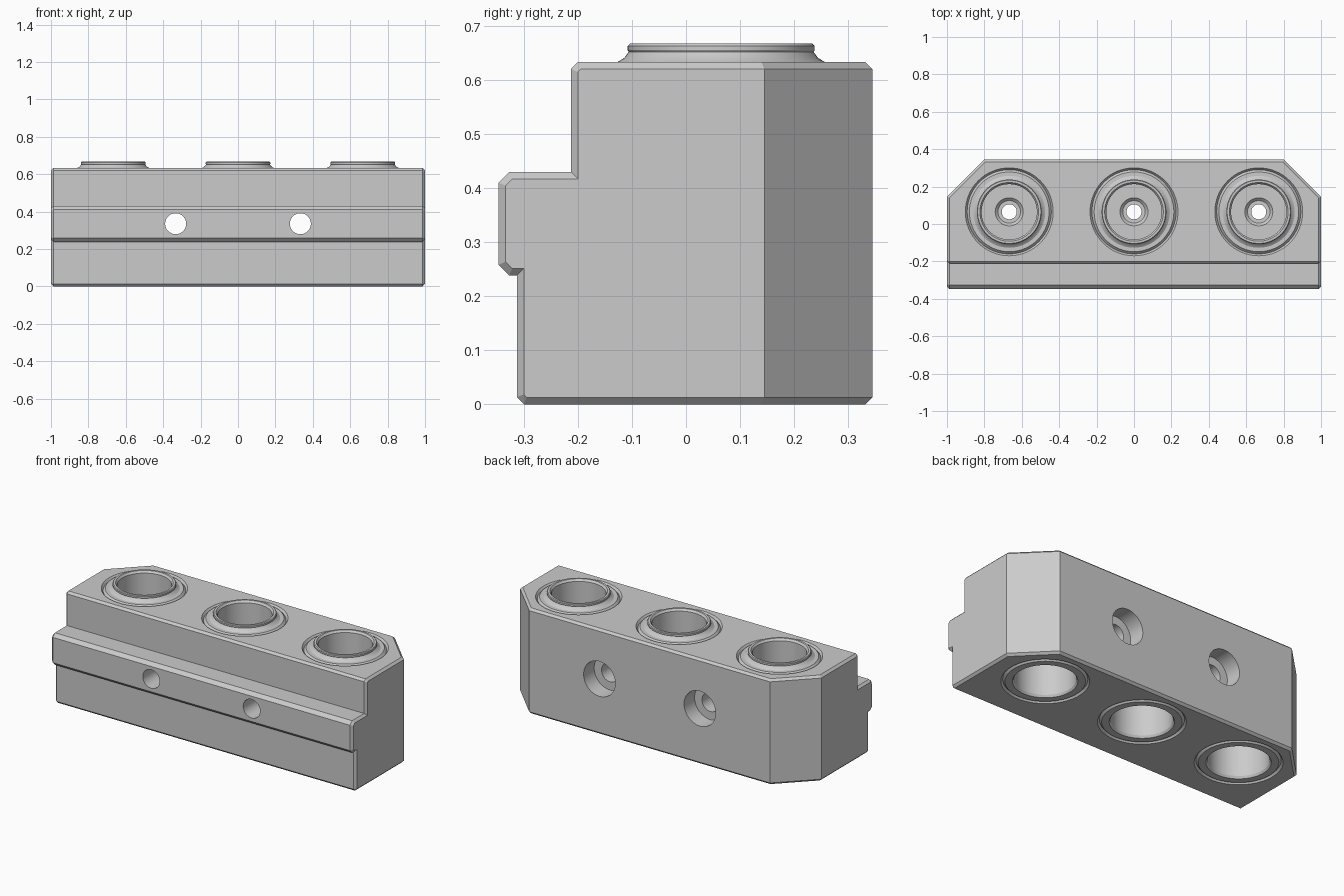
import bpy, bmesh, math
from mathutils import Vector, Matrix

if "Cube" in bpy.data.objects:
    bpy.data.objects.remove(bpy.data.objects["Cube"])

metal = bpy.data.materials.new("plain grey metal")
metal.use_nodes = True
GREY = (0.6, 0.6, 0.6, 1)
metal.diffuse_color = GREY
metal.node_tree.nodes["Principled BSDF"].inputs["Base Color"].default_value = GREY

TOP, BACK, C = 0.633, 0.345, 0.013   # block top, back face, edge chamfer


def finish(bm, name):
    bmesh.ops.recalc_face_normals(bm, faces=bm.faces)
    mesh = bpy.data.meshes.new(name)
    bm.to_mesh(mesh)
    bm.free()
    ob = bpy.data.objects.new(name, mesh)
    bpy.context.collection.objects.link(ob)
    mesh.materials.append(metal)
    return ob


def lathe(name, profile, closed, matrix, steps=64):
    """Revolve (radius, height) points about z; closed joins last to first."""
    bm = bmesh.new()
    verts = [bm.verts.new((r, 0, z)) for r, z in profile]
    edges = [bm.edges.new(p) for p in zip(verts, verts[1:])]
    if closed:
        edges.append(bm.edges.new((verts[-1], verts[0])))
    bmesh.ops.spin(bm, geom=verts + edges, cent=(0, 0, 0), axis=(0, 0, 1),
                   angle=math.tau, steps=steps, use_duplicate=False)
    bmesh.ops.remove_doubles(bm, verts=bm.verts, dist=1e-5)
    bm.transform(matrix)
    return finish(bm, name)


def smooth(ob):
    bpy.ops.object.select_all(action='DESELECT')
    ob.select_set(True)
    bpy.context.view_layer.objects.active = ob
    bpy.ops.object.shade_smooth_by_angle(angle=math.radians(25))


def slice_off(bm, point, normal):
    geom = bm.verts[:] + bm.edges[:] + bm.faces[:]
    cut = bmesh.ops.bisect_plane(bm, geom=geom, plane_co=point, plane_no=normal,
                                 clear_outer=True, dist=1e-6)
    edges = [e for e in cut["geom_cut"] if isinstance(e, bmesh.types.BMEdge)]
    bmesh.ops.holes_fill(bm, edges=edges, sides=0)


# Block: stepped side profile (y, z) with a rail along the front
side = [(-0.313 + C, 0), (BACK - C, 0), (BACK, C), (BACK, TOP - C),
        (BACK - C, TOP), (-0.213 + C, TOP), (-0.213, TOP - C),
        (-0.213, 0.43), (-0.327, 0.43), (-0.347, 0.41), (-0.347, 0.258),
        (-0.327, 0.238), (-0.313, 0.238), (-0.313, C)]
bm = bmesh.new()
face = bm.faces.new([bm.verts.new((C - 1, y, z)) for y, z in side])
ext = bmesh.ops.extrude_face_region(bm, geom=[face])
moved = [v for v in ext["geom"] if isinstance(v, bmesh.types.BMVert)]
bmesh.ops.translate(bm, verts=moved, vec=(2 - 2 * C, 0, 0))
bmesh.ops.recalc_face_normals(bm, faces=bm.faces)
# Chamfered ends
caps = [f for f in bm.faces if abs(f.normal.x) > 0.9]
for cap in caps:
    bmesh.ops.inset_region(bm, faces=[cap], thickness=C, depth=C, use_even_offset=True)
# Large rear corner cuts, chamfered top and bottom
for s in (-1, 1):
    out = Vector((s, 1, 0)).normalized()
    corner = Vector((s * 0.8, BACK, 0))
    slice_off(bm, corner, out)
    slice_off(bm, corner + Vector((0, 0, TOP - C)), out + Vector((0, 0, 1)))
    slice_off(bm, corner + Vector((0, 0, C)), out - Vector((0, 0, 1)))
block = finish(bm, "block")

# Cutters for bushing seats and counterbored bolt holes
PITCH, ROW_Y = 0.667, 0.065
cutters = []
for i in (-1, 0, 1):
    cutters.append(lathe("seat_cutter", [(0, -0.1), (0.235, -0.1), (0.235, 0.8), (0, 0.8)],
                         False, Matrix.Translation((i * PITCH, ROW_Y, 0))))
bolt = [(0, -0.5), (0.056, -0.5), (0.056, BACK - 0.1), (0.105, BACK - 0.1),
        (0.105, 0.5), (0, 0.5)]
for s in (-1, 1):
    spot = Matrix.Translation((s * PITCH / 2, 0, 0.335))
    cutters.append(lathe("bolt_cutter", bolt, False,
                         spot @ Matrix.Rotation(-math.pi / 2, 4, 'X'), 48))

bpy.context.view_layer.objects.active = block
for cutter in cutters:
    cutter.hide_render = True
    mod = block.modifiers.new("cut", 'BOOLEAN')
    mod.operation, mod.solver, mod.object = 'DIFFERENCE', 'EXACT', cutter
    bpy.ops.object.modifier_apply(modifier=mod.name)
    bpy.data.objects.remove(cutter)
smooth(block)

# Bushings: grooved flush rim, flared neck with lip, bore with a drilled floor
bushing = [(0.235, 0), (0.235, TOP), (0.225, TOP - C), (0.213, TOP), (0.192, TOP),
           (0.179, 0.641), (0.171, 0.652), (0.173, 0.655), (0.173, 0.663),
           (0.169, 0.667), (0.157, 0.667), (0.148, 0.655), (0.148, 0.42),
           (0.075, 0.42), (0.06, 0.405), (0.04, 0.405), (0.04, 0.25),
           (0.165, 0.25), (0.165, C), (0.173, 0), (0.213, 0), (0.225, C)]
for i, label in zip((-1, 0, 1), ("right", "middle", "left")):
    smooth(lathe(label + "_bushing", bushing, True,
                 Matrix.Translation((i * PITCH, ROW_Y, 0))))
